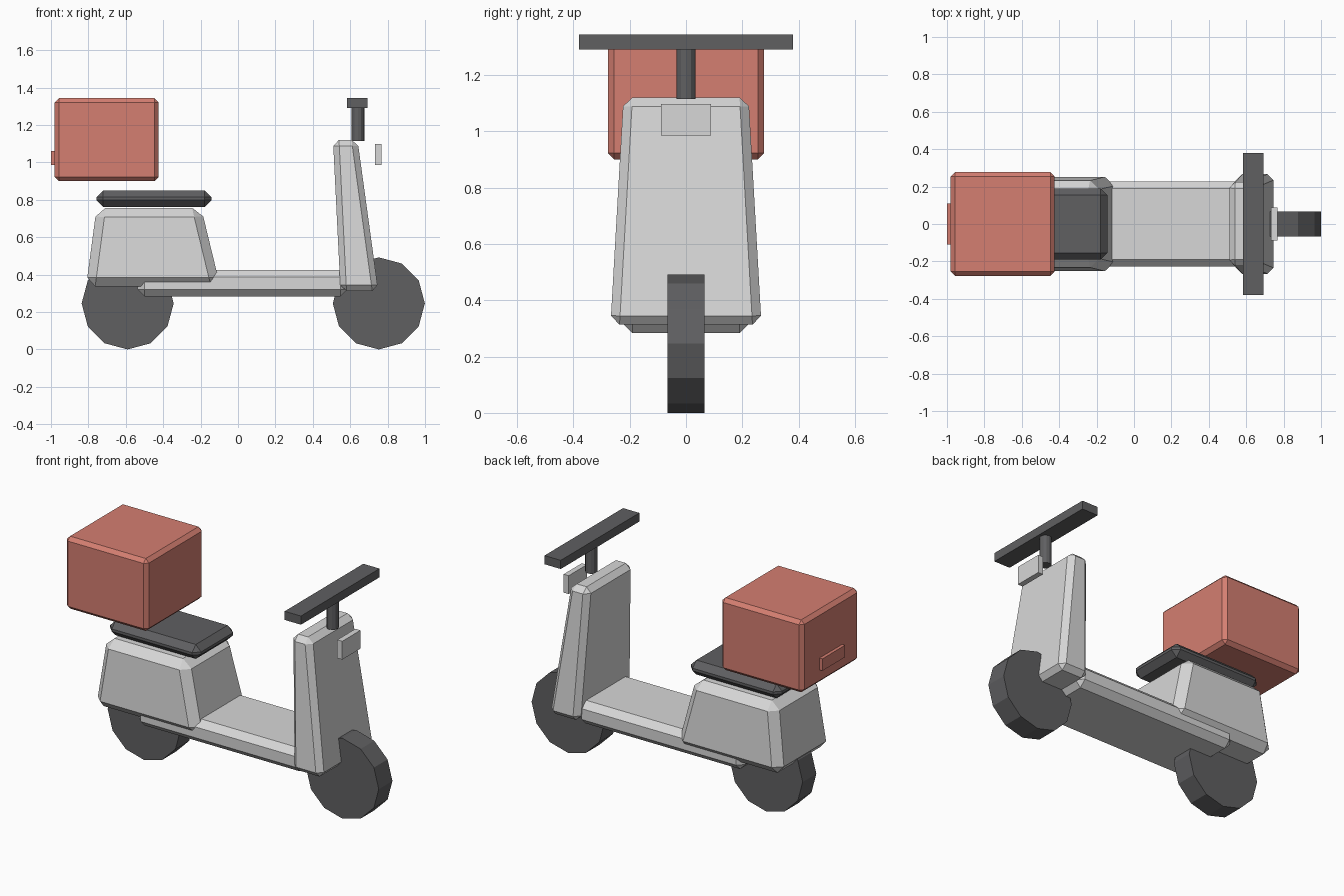
import bpy
import bmesh
from math import radians

cube = bpy.data.objects.get("Cube")
if cube:
    bpy.data.objects.remove(cube, do_unlink=True)


def material(name, color):
    mat = bpy.data.materials.new(name)
    mat.use_nodes = True
    mat.diffuse_color = (*color, 1)
    mat.node_tree.nodes["Principled BSDF"].inputs["Base Color"].default_value = (*color, 1)
    return mat


light_grey = material("light grey paint", (0.68, 0.68, 0.68))
dark_grey = material("dark grey rubber", (0.115, 0.115, 0.12))
red = material("soft red", (0.66, 0.21, 0.165))


def finish(name, bm, mat, bevel=0):
    bmesh.ops.recalc_face_normals(bm, faces=bm.faces)
    mesh = bpy.data.meshes.new(name)
    bm.to_mesh(mesh)
    bm.free()
    mesh.materials.append(mat)
    obj = bpy.data.objects.new(name, mesh)
    bpy.context.collection.objects.link(obj)
    if bevel:
        mod = obj.modifiers.new("chamfer", "BEVEL")
        mod.width = bevel
        mod.segments = 1
        mod.limit_method = "NONE"
    return obj


def block(name, mat, z, bottom, top=None, bevel=0):
    """Tapered block; bottom and top are (min x, max x, half width)."""
    bm = bmesh.new()
    bmesh.ops.create_cube(bm, size=2)
    for v in bm.verts:
        x0, x1, half = (top or bottom) if v.co.z > 0 else bottom
        v.co = (x1 if v.co.x > 0 else x0, v.co.y * half, z[1] if v.co.z > 0 else z[0])
    return finish(name, bm, mat, bevel)


def cylinder(name, mat, radius, depth, location, tilt=0):
    bm = bmesh.new()
    bmesh.ops.create_cone(bm, cap_ends=True, segments=12,
                          radius1=radius, radius2=radius, depth=depth)
    obj = finish(name, bm, mat)
    obj.location = location
    obj.rotation_euler.x = radians(tilt)
    return obj


# Wheels
for name, x in (("rear_wheel", -0.59), ("front_wheel", 0.753)):
    cylinder(name, dark_grey, 0.246, 0.132, (x, 0, 0.246), 90)

# Bodywork
block("rear_body", light_grey, (0.337, 0.757),
      (-0.812, -0.095, 0.255), (-0.756, -0.197, 0.23), 0.048)
block("footboard", light_grey, (0.283, 0.425), (-0.537, 0.585, 0.228), bevel=0.038)
block("front_shield", light_grey, (0.313, 1.12),
      (0.548, 0.75, 0.268), (0.508, 0.639, 0.222), 0.032)
block("headlight", light_grey, (0.985, 1.097), (0.733, 0.767, 0.088))

# Seat
block("seat", dark_grey, (0.762, 0.85), (-0.757, -0.142, 0.19), bevel=0.036)

# Steering
cylinder("steering_stem", dark_grey, 0.034, 0.18, (0.641, 0, 1.205))
block("handlebar", dark_grey, (1.29, 1.343), (0.582, 0.692, 0.38))

# Delivery box and tail light
block("delivery_box", red, (0.9, 1.343), (-0.98, -0.424, 0.277), bevel=0.022)
block("tail_light", red, (0.987, 1.06), (-1.0, -0.975, 0.11))
